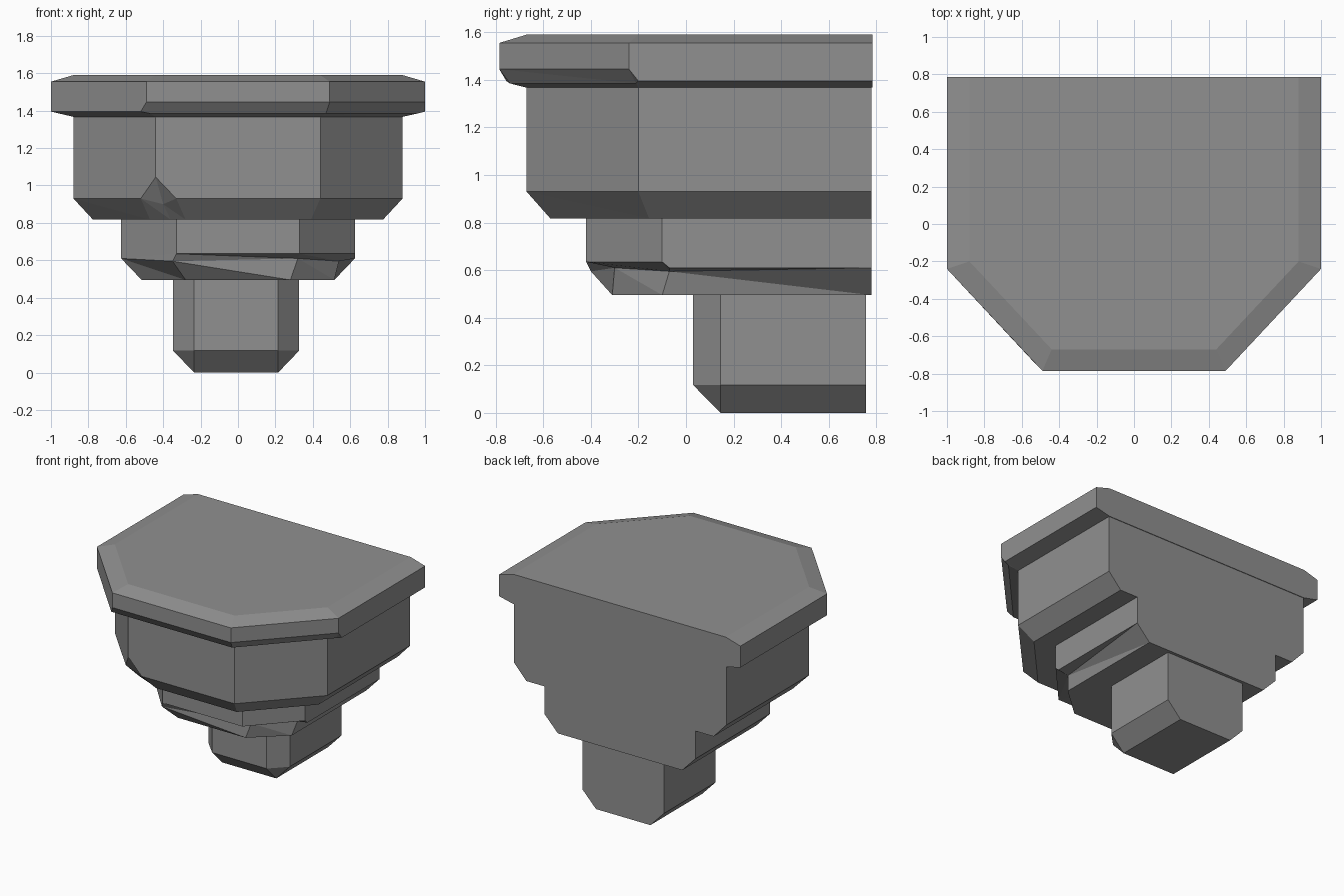
import bpy
import bmesh

cube = bpy.data.objects.get("Cube")
if cube:
    bpy.data.objects.remove(cube, do_unlink=True)

stone = bpy.data.materials.new("grey_stone")
stone.use_nodes = True
GREY = (0.28, 0.28, 0.28, 1)
stone.diffuse_color = GREY
stone.node_tree.nodes["Principled BSDF"].inputs["Base Color"].default_value = GREY


def ring(half, front_half, front, side, z, back=0.78, shift=0, **chips):
    """Half octagon outline; chips move single points to make worn corners."""
    points = {
        "left_back": (-half, back, z), "left": (-half, side, z),
        "corner_a": (-front_half, front, z), "corner_b": (-front_half, front, z),
        "corner_c": (-front_half, front, z), "corner_d": (front_half, front, z),
        "right_a": (half, side, z), "right_b": (half, side, z),
        "right_back": (half, back, z),
    }
    points.update(chips)
    return [(x + shift, y, h) for x, y, h in points.values()]


def loft(name, rings):
    """Join the outlines from top to bottom into one closed flat-sided solid."""
    bm = bmesh.new()
    rows = [[bm.verts.new(p) for p in r] for r in rings]
    for upper, lower in zip(rows, rows[1:]):
        for i in range(len(upper)):
            j = (i + 1) % len(upper)
            bm.faces.new((upper[i], upper[j], lower[j]))
            bm.faces.new((upper[i], lower[j], lower[i]))
    bm.faces.new(rows[0])
    bm.faces.new(rows[-1])
    bmesh.ops.remove_doubles(bm, verts=bm.verts, dist=0.0005)
    bmesh.ops.dissolve_degenerate(bm, edges=bm.edges, dist=0.0005)
    bmesh.ops.dissolve_limit(bm, angle_limit=0.01, verts=bm.verts, edges=bm.edges)
    bmesh.ops.recalc_face_normals(bm, faces=bm.faces)
    mesh = bpy.data.meshes.new(name)
    bm.to_mesh(mesh)
    bm.free()
    mesh.materials.append(stone)
    obj = bpy.data.objects.new(name, mesh)
    bpy.context.collection.objects.link(obj)


# Top slab with bevelled rim and a chamfer under the front and one diagonal
rim = dict(left_back=(-1, 0.785, 1.395), left=(-1, -0.24, 1.395),
           corner_a=(-0.52, -0.755, 1.395),
           right_b=(1, -0.2, 1.395), right_back=(1, 0.785, 1.395))
loft("top_slab", [
    ring(0.88, 0.44, -0.67, -0.2, 1.59, 0.785),
    ring(1, 0.49, -0.785, -0.24, 1.555, 0.785),
    ring(1, 0.49, -0.785, -0.24, 1.445, 0.785, **rim),
    ring(0.96, 0.47, -0.74, -0.21, 1.385, 0.785, **rim),
    ring(0.88, 0.44, -0.67, -0.2, 1.367, 0.785),
])

# Main block with a broken lower corner
loft("main_block", [
    ring(0.88, 0.44, -0.67, -0.2, 1.39),
    ring(0.88, 0.44, -0.67, -0.2, 1.045),
    ring(0.88, 0.44, -0.67, -0.2, 0.93, corner_a=(-0.52, -0.585, 0.93),
         corner_b=(-0.4, -0.59, 0.9), corner_c=(-0.33, -0.67, 0.93)),
    ring(0.775, 0.39, -0.57, -0.155, 0.817, corner_a=(-0.47, -0.485, 0.817),
         corner_b=(-0.36, -0.53, 0.817), corner_c=(-0.28, -0.57, 0.817)),
])

# Lower tier with uneven chipped bevels
sides = dict(left_back=(-0.625, 0.78, 0.61), left=(-0.625, -0.1, 0.61),
             right_back=(0.625, 0.78, 0.61))
loft("lower_tier", [
    ring(0.625, 0.33, -0.42, -0.1, 0.84),
    ring(0.625, 0.33, -0.42, -0.1, 0.635, right_b=(0.625, -0.07, 0.61), **sides),
    ring(0.54, 0.35, -0.4, -0.07, 0.595, corner_d=(0.32, -0.3, 0.61), **sides),
    ring(0.515, 0.28, -0.31, -0.1, 0.495),
])

# Bottom plug
loft("bottom_plug", [
    ring(0.337, 0.225, 0.03, 0.145, 0.52, 0.757, -0.01),
    ring(0.337, 0.225, 0.03, 0.145, 0.117, 0.757, -0.01),
    ring(0.225, 0.225, 0.145, 0.145, 0, 0.757, -0.01),
])
